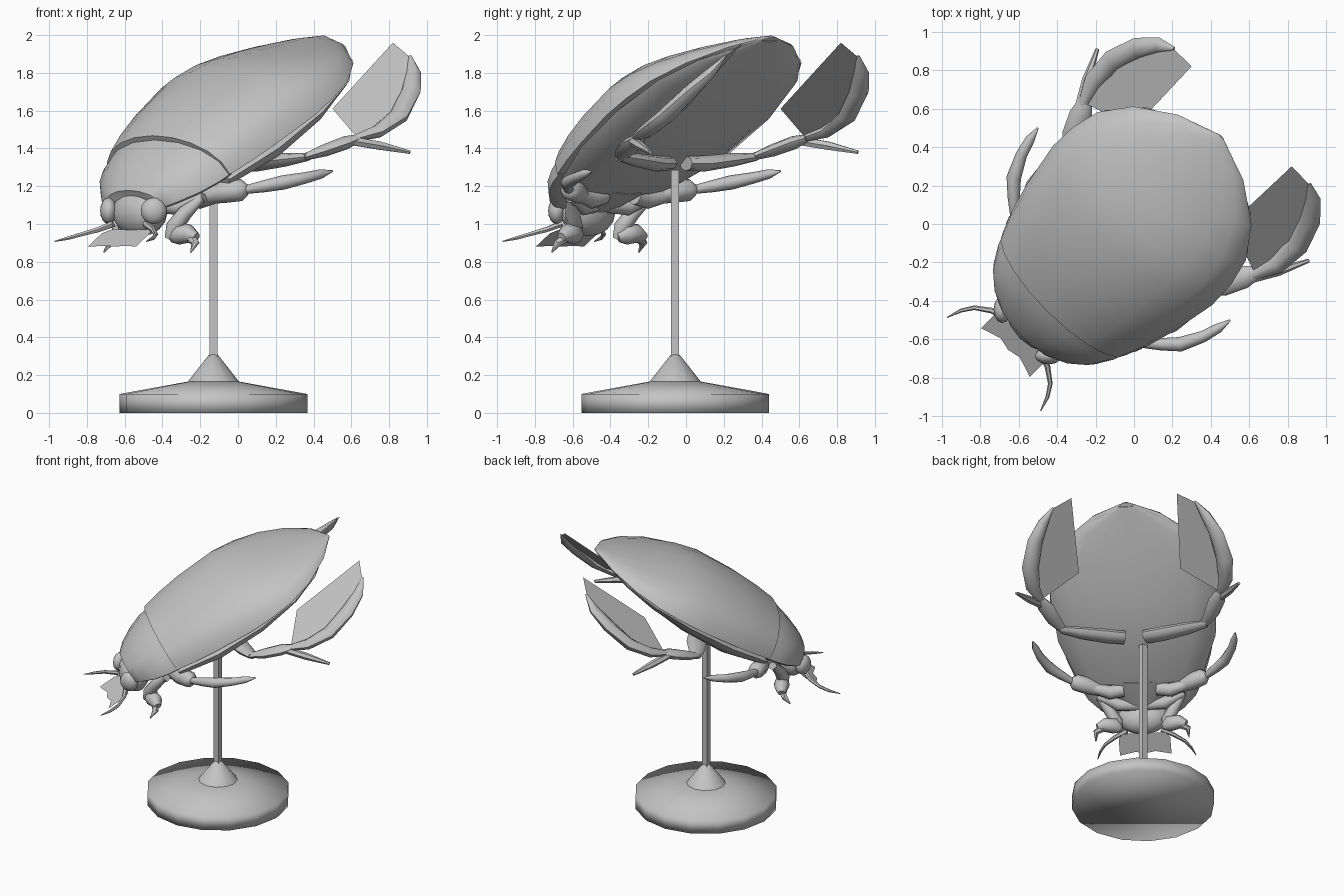
import bpy, bmesh, math
from mathutils import Vector

if "Cube" in bpy.data.objects:
    bpy.data.objects.remove(bpy.data.objects["Cube"])

R2 = math.sqrt(2)
PITCH = math.radians(32)
C, S = math.cos(PITCH), math.sin(PITCH)

grey = bpy.data.materials.new("plain_grey")
grey.diffuse_color = (0.55, 0.55, 0.55, 1)
grey.use_nodes = True
grey.node_tree.nodes["Principled BSDF"].inputs["Base Color"].default_value = grey.diffuse_color


def body(s, t, h):
    """Body frame (side, length, height) to world: pitched up and turned 45 degrees."""
    a, z = C * t - S * h, 1.5 + S * t + C * h
    return Vector(((a + s) / R2, (a - s) / R2, z))


def swap(p):
    """Mirror across the body's symmetry plane x = y."""
    return Vector((p[1], p[0], p[2]))


def finish(name, bm, smooth=True, angle=40):
    bmesh.ops.recalc_face_normals(bm, faces=bm.faces)
    me = bpy.data.meshes.new(name)
    bm.to_mesh(me)
    bm.free()
    me.materials.append(grey)
    ob = bpy.data.objects.new(name, me)
    bpy.context.collection.objects.link(ob)
    if smooth:
        bpy.ops.object.select_all(action='DESELECT')
        ob.select_set(True)
        bpy.context.view_layer.objects.active = ob
        bpy.ops.object.shade_smooth_by_angle(angle=math.radians(angle))
    return ob


def loft(name, rings, angle=40):
    bm = bmesh.new()
    vs = [[bm.verts.new(p) for p in r] for r in rings]
    n = len(vs[0])
    for a, b in zip(vs, vs[1:]):
        for i in range(n):
            j = (i + 1) % n
            bm.faces.new((a[i], a[j], b[j], b[i]))
    bm.faces.new(vs[0])
    bm.faces.new(vs[-1])
    return finish(name, bm, True, angle)


def shell(name, stations, n=20, angle=40):
    """Loft of half-ellipse pairs; station = (t, half width, rim h, top h, bottom h)."""
    rings = []
    for t, w, rim, top, bot in stations:
        ring = []
        for i in range(n):
            q = 2 * math.pi * i / n
            k = math.sin(q)
            ring.append(body(w * math.cos(q), t, rim + k * (top - rim if k > 0 else rim - bot)))
        rings.append(ring)
    return loft(name, rings, angle)


def limb(name, pts, sides=8, flat=1.0):
    """Tapered tube through (x, y, z, radius) points."""
    P = [Vector(p[:3]) for p in pts]
    rings = []
    for i, p in enumerate(P):
        d = (P[min(i + 1, len(P) - 1)] - P[max(i - 1, 0)]).normalized()
        u = d.cross(Vector((0, 0, 1))).normalized()
        v = u.cross(d)
        r = pts[i][3]
        rings.append([p + r * (u * math.cos(q) + v * flat * math.sin(q))
                      for q in (2 * math.pi * k / sides for k in range(sides))])
    return loft(name, rings, 50)


def limb_pair(name, pts, **kw):
    limb("right_" + name, pts, **kw)
    limb("left_" + name, [(p[1], p[0], p[2], p[3]) for p in pts], **kw)


def plate(name, pts):
    bm = bmesh.new()
    bm.faces.new([bm.verts.new(p) for p in pts])
    finish(name, bm, False)


def ball(name, place, seg=12, rings=8):
    bm = bmesh.new()
    bmesh.ops.create_uvsphere(bm, u_segments=seg, v_segments=rings, radius=1)
    for v in bm.verts:
        v.co = place(v.co)
    finish(name, bm, True, 60)


# Wing cases: domed shell with a thin rim and a stepped front edge
shell("wing_cases", [
    (-.56, .452, .07, .312, .05), (-.42, .50, .07, .337, .05), (-.25, .54, .07, .355, .05),
    (.03, .585, .07, .358, .05), (.2, .58, .07, .325, .05), (.37, .545, .07, .266, .05),
    (.55, .435, .07, .195, .05), (.71, .24, .073, .13, .055), (.805, .015, .078, .084, .07)])

# Belly under the wing cases
shell("abdomen", [
    (-.56, .435, .04, .08, -.06), (-.25, .55, .045, .08, -.10), (.1, .58, .05, .08, -.075),
    (.4, .525, .055, .08, -.02), (.6, .38, .06, .08, .02), (.78, .06, .07, .08, .06)], n=16)

# Neck shield, slightly sunk below the wing cases, flat underneath
shell("neck_shield", [
    (-.87, .215, .06, .165, .03), (-.82, .29, .065, .2, .025), (-.73, .375, .067, .24, .02),
    (-.63, .425, .067, .275, .015), (-.54, .45, .067, .288, .01)], n=16)
shell("breast_keel", [(-.86, .1, .04, .08, -.02), (-.7, .18, .03, .08, -.05), (-.54, .24, .02, .08, -.07)], n=12)

# Head: tall rounded face, and flattened eyes
ball("head", lambda c: Vector(((-.735 + c.y * .105 + c.x * .18) / R2,
                               (-.735 + c.y * .105 - c.x * .18) / R2, 1.06 + c.z * .125)), 14, 8)
ball("right_eye", lambda c: Vector((-.445 + c.x * .07, -.685 + c.y * .045, 1.07 + c.z * .07)))
ball("left_eye", lambda c: swap(Vector((-.445 + c.x * .07, -.685 + c.y * .045, 1.07 + c.z * .07))))

# Feelers and mouth parts
limb_pair("antenna", [(-.49, -.66, 1.0, .018), (-.45, -.74, .97, .015), (-.435, -.83, .945, .012),
                      (-.45, -.9, .925, .01), (-.485, -.97, .908, .003)], sides=6)
mouth = [(.15, -.80, .97), (.18, -.84, .95), (.18, -.945, .88), (.07, -.91, .885), (0, -.925, .88),
         (-.07, -.91, .885), (-.18, -.945, .88), (-.18, -.84, .95), (-.15, -.80, .97)]
plate("mouth_plate", [((a + s) / R2, (a - s) / R2, z) for s, a, z in mouth])

# Front legs, folded under the head
limb_pair("front_thigh", [(-.42, -.48, 1.1, .04), (-.31, -.54, 1.09, .045), (-.18, -.61, 1.14, .028)])
limb_pair("front_shin", [(-.19, -.61, 1.14, .022), (-.28, -.6, 1.06, .04), (-.34, -.59, .98, .045),
                         (-.37, -.59, .92, .02)])
limb_pair("front_foot", [(-.36, -.58, .93, .03), (-.32, -.59, .945, .055), (-.26, -.63, .95, .05),
                         (-.22, -.66, .93, .025)])
limb_pair("front_claw", [(-.27, -.62, .94, .03), (-.225, -.68, .9, .022), (-.25, -.71, .85, .004)], sides=6)

# Middle legs
limb_pair("middle_hip", [(-.27, -.44, 1.15, .05), (-.2, -.5, 1.13, .05), (-.1, -.56, 1.15, .035)])
limb_pair("middle_thigh", [(-.18, -.53, 1.14, .035), (-.08, -.58, 1.17, .06), (.02, -.61, 1.18, .058),
                           (.05, -.62, 1.18, .03)])
limb_pair("middle_shin", [(.03, -.62, 1.18, .022), (.14, -.625, 1.2, .032), (.24, -.625, 1.22, .038),
                          (.36, -.585, 1.245, .03), (.44, -.54, 1.265, .025), (.5, -.5, 1.28, .005)])

# Swimming hind legs
limb_pair("hind_thigh", [(.0, -.1, 1.32, .065), (.1, -.16, 1.32, .07), (.25, -.27, 1.34, .06),
                         (.37, -.35, 1.355, .035)], flat=.6)
limb_pair("hind_shin", [(.34, -.345, 1.35, .028), (.46, -.32, 1.39, .055), (.57, -.275, 1.43, .06),
                        (.64, -.25, 1.455, .035)], flat=.6)
limb_pair("hind_spur", [(.6, -.285, 1.44, .025), (.75, -.245, 1.415, .025), (.91, -.19, 1.38, .01)], sides=6)
limb_pair("hind_paddle", [(.61, -.27, 1.45, .025), (.74, -.21, 1.49, .05), (.85, -.11, 1.57, .058),
                          (.915, .02, 1.70, .055), (.93, .13, 1.80, .04), (.912, .21, 1.89, .008)], flat=.7)
fringe = [(.62, -.24, 1.47), (.5, 0, 1.61), (.82, .3, 1.96), (.915, .2, 1.88), (.89, .03, 1.7), (.8, -.13, 1.54)]
plate("right_fringe", fringe)
plate("left_fringe", [swap(p) for p in fringe])

# Stand: disc, cone and square pole turned from profiles
SX, SY = -.13, -.057


def turned(name, profile, n, angle, turn=0):
    loft(name, [[Vector((SX + r * math.cos(q), SY + r * math.sin(q), z))
                 for q in (2 * math.pi * (k + turn) / n for k in range(n))] for r, z in profile], angle)


turned("stand_base", [(.497, 0), (.497, .1), (.14, .165)], 16, 180)
turned("stand_cone", [(.14, .16), (.022, .31)], 12, 60)
turned("stand_pole", [(.03, .28), (.03, 1.285)], 4, 60, .5)
